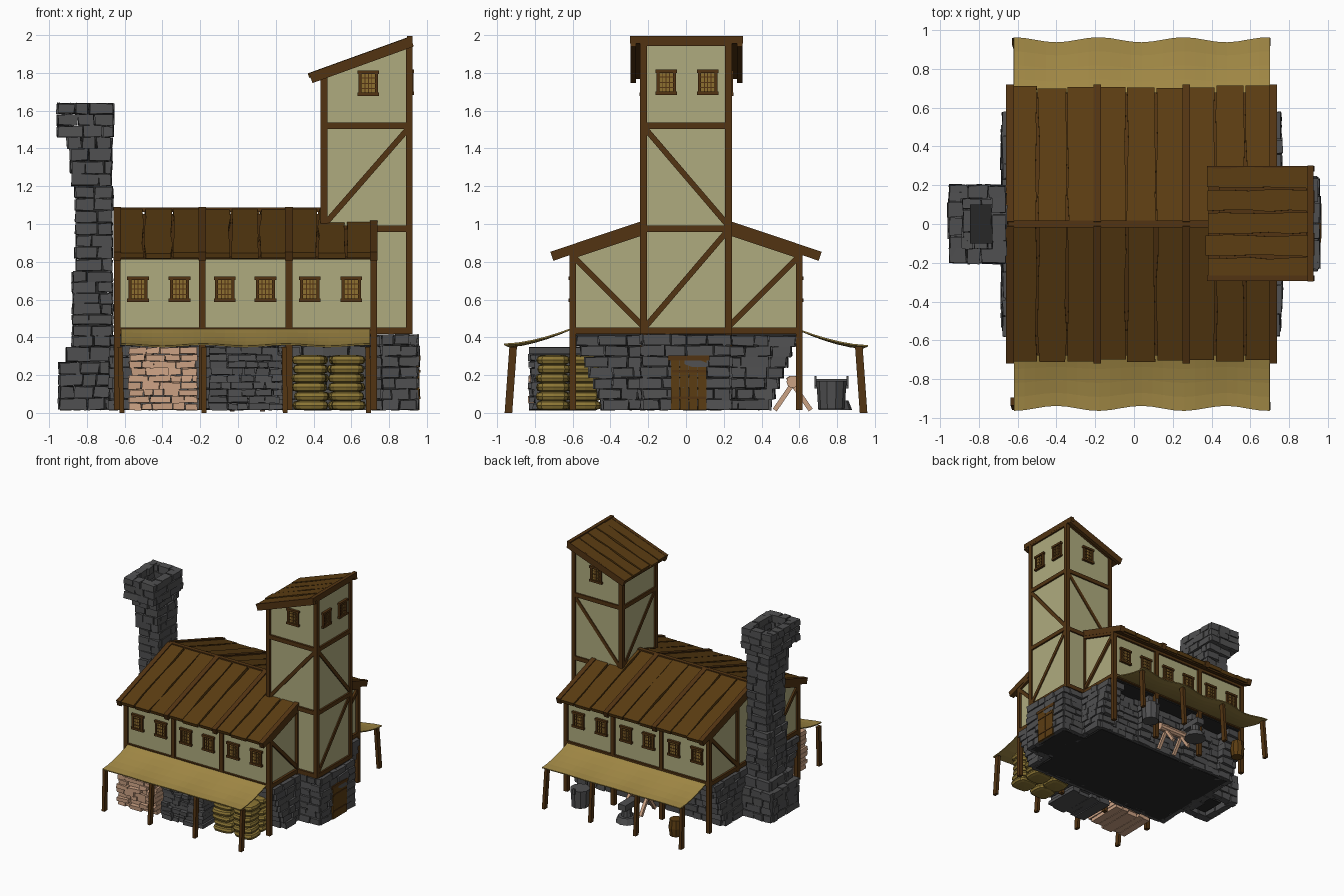
import bpy, bmesh, math, random
from mathutils import Matrix, Vector as V

if "Cube" in bpy.data.objects:
    bpy.data.objects.remove(bpy.data.objects["Cube"])
random.seed(4)
R = random.uniform
X, Y, Z = V((1, 0, 0)), V((0, 1, 0)), V((0, 0, 1))

def mat(name, *c):
    m = bpy.data.materials.new(name)
    m.diffuse_color = (*c, 1)
    m.use_nodes = True
    m.node_tree.nodes["Principled BSDF"].inputs["Base Color"].default_value = m.diffuse_color
    return m

PLASTER = mat("plaster", .43, .41, .21)
TIMBER = mat("timber", .085, .034, .006)
BOARD = mat("roof_board", .105, .046, .006)
STONE = mat("stone", .08, .08, .082)
DARK = mat("dark_underside", .02, .02, .02)
CANVAS = mat("canvas", .36, .25, .06)
SACK = mat("sackcloth", .26, .18, .035)
PALE = mat("pale_wood", .60, .36, .23)
GOLD = mat("window_glow", .27, .16, .03)

def done(name, bm, m):
    bmesh.ops.recalc_face_normals(bm, faces=bm.faces)
    me = bpy.data.meshes.new(name)
    bm.to_mesh(me)
    bm.free()
    me.materials.append(m)
    ob = bpy.data.objects.new(name, me)
    bpy.context.collection.objects.link(ob)
    return ob

def box(bm, c, size, axes=(X, Y, Z), jit=0):
    M = Matrix([a * s for a, s in zip(axes, size)]).transposed().to_4x4()
    M.translation = V(c)
    for v in bmesh.ops.create_cube(bm, size=1, matrix=M)["verts"]:
        v.co += V((R(-jit, jit), R(-jit, jit), R(-jit, jit)))

def beam(bm, p, q, n, w=.035, t=.035):
    """Timber from p to q on a wall with normal n."""
    p, q = V(p), V(q)
    d = (q - p).normalized()
    box(bm, (p + q) / 2, ((q - p).length, w, t), (d, V(n).cross(d), V(n)))

def prism(bm, pts, a, b):
    """Extrude a closed outline of 3D points from offset a to offset b."""
    f = bm.faces.new([bm.verts.new(V(p) + a) for p in pts])
    g = bmesh.ops.extrude_face_region(bm, geom=[f])["geom"]
    bmesh.ops.translate(bm, verts=[v for v in g if isinstance(v, bmesh.types.BMVert)], vec=b - a)

def bricks(bm, a, b, z0, z1, t=.05, row=.055, flare=0):
    """Courses of uneven blocks along the line a-b; flare widens the upper courses."""
    a, b = V((*a, 0)), V((*b, 0))
    d, L = (b - a).normalized(), (b - a).length
    n = max(1, round((z1 - z0) / row))
    h = (z1 - z0) / n
    for i in range(n):
        e = flare * i / max(1, n - 1)
        s = -e
        while s < L + e - .01:
            w = min(R(.07, .15), L + e - s)
            if L + e - s - w < .04:
                w = L + e - s
            box(bm, a + d * (s + w / 2) + Z * (z0 + h * (i + .5)),
                (w - .006, t + R(-.012, .012), h - .005), (d, Z.cross(d), Z), .005)
            s += w

def plank(bm, o, u, v, n, w, L, t=.03):
    """Roof board starting at o, running along v, with wobbly edges."""
    rings = []
    for k in range(6):
        l, r, e = R(0, .012), w - R(0, .012), (R(-.008, .008) if k in (0, 5) else 0)
        c = o + v * (L * k / 5 + e)
        rings.append([bm.verts.new(c + u * x + n * y) for x, y in ((l, 0), (r, 0), (r, t), (l, t))])
    for p, q in zip(rings, rings[1:]):
        for j in range(4):
            bm.faces.new((p[j], p[j - 1], q[j - 1], q[j]))
    bm.faces.new(rings[0])
    bm.faces.new(rings[-1])

POSTS = (-.64, -.19, .27, .718)

# plastered upper hall and tower
bm = bmesh.new()
prism(bm, [(0, y, z) for y, z in ((-.6, .42), (.6, .42), (.6, .84), (0, 1.04), (-.6, .84))], X * -.64, X * .715)
done("hall_walls", bm, PLASTER)
bm = bmesh.new()
prism(bm, [(x, 0, z) for x, z in ((.45, .42), (.91, .42), (.91, 1.96), (.45, 1.80))], Y * -.225, Y * .23)
done("tower_walls", bm, PLASTER)

# dark core and jetty underside
bm = bmesh.new()
box(bm, (.03, 0, .215), (1.34, .84, .40))
box(bm, (.80, 0, .215), (.25, .42, .40))
box(bm, (.04, 0, .415), (1.35, 1.2, .015))
done("dark_core", bm, DARK)

# stone ground floor with corbelled piers
bm = bmesh.new()
for s in (-1, 1):
    bricks(bm, (-.66, s * .42), (.73, s * .42), .015, .41)
    bricks(bm, (.74, s * .215), (.95, s * .215), .015, .415)
    for x in (-.59, -.19, .27, .66):
        for i in range(7):
            reach = .45 + .13 * i / 6
            box(bm, (x, s * (.38 + reach) / 2, .045 + i * .056), (R(.11, .15), reach - .38, .052), jit=.006)
bricks(bm, (-.655, -.44), (-.655, .44), .015, .41, flare=.14)
bricks(bm, (.735, -.44), (.735, .44), .015, .41, flare=.14)
bricks(bm, (.93, -.23), (.93, .235), .015, .415)
done("stone_ground_floor", bm, STONE)

# chimney: sections of (x left, x right, half depth, z0, z1)
bm = bmesh.new()
for x0, x1, hy, z0, z1 in ((-.945, -.66, .2, .015, .27), (-.91, -.66, .17, .27, .35), (-.875, -.665, .135, .35, .75),
                           (-.86, -.665, .125, .75, 1.2), (-.885, -.67, .135, 1.2, 1.4),
                           (-.905, -.67, .155, 1.4, 1.46), (-.955, -.66, .2, 1.46, 1.64)):
    t = .07
    a, b, c = x0 + t / 2, x1 - t / 2, hy - t / 2
    for s in (-1, 1):
        bricks(bm, (x0, s * c), (x1, s * c), z0, z1, t, .06)
    bricks(bm, (a, -c), (a, c), z0, z1, t, .06)
    bricks(bm, (b, -c), (b, c), z0, z1, t, .06)
done("chimney", bm, STONE)
bm = bmesh.new()
box(bm, (-.77, 0, .78), (.15, .2, 1.5))
done("chimney_flue", bm, DARK)

# timber framing
bm = bmesh.new()
for s in (-1, 1):
    n = (0, s, 0)
    for x in POSTS:
        beam(bm, (x, s * .6, .015), (x, s * .6, .86), n)
    beam(bm, (-.64, s * .6, .435), (.72, s * .6, .435), n)
    beam(bm, (-.64, s * .6, .83), (.72, s * .6, .83), n)
    for gx, nx in ((-.64, -1), (.718, 1)):
        g = (nx, 0, 0)
        beam(bm, (gx, s * .59, .82), (gx, s * .22, .45), g, .03, .03)
        beam(bm, (gx, s * .6, .435), (gx, 0, .435), g)
        beam(bm, (gx, s * .6, .835), (gx, 0, 1.035), g)
        beam(bm, (gx, s * .225, .28), (gx, s * .225, .97), g)
    # tower
    for x in (.455, .907):
        beam(bm, (x, s * .225, .42), (x, s * .225, 1.96 if x > .5 else 1.8), n)
    for z in (.435, .975, 1.52):
        beam(bm, (.45, s * .225, z), (.92, s * .225, z), n)
    beam(bm, (.46, s * .225, 1.0), (.905, s * .225, 1.51), n, .03, .025)
for x, nx, top in ((.907, 1, 1.96), (.455, -1, 1.79)):
    g = (nx, 0, 0)
    for z in (.435, .975, 1.52, top):
        beam(bm, (x, -.23, z), (x, .235, z), g)
    beam(bm, (x, -.22, 1.51), (x, .225, .99), g, .03, .025)
beam(bm, (.907, -.22, .45), (.907, .225, .97), X, .03, .025)
done("timber_frame", bm, TIMBER)

# hall roof: underlay, boards, rafters
under, boards, raft = bmesh.new(), bmesh.new(), bmesh.new()
for s in (-1, 1):
    v = V((0, s * .70, -.235)).normalized()
    n = V((0, s * .235, .70)).normalized()
    top = V((0, 0, 1.05))
    box(under, top + v * .36 + X * .04 - n * .002, (1.35, .71, .012), (X, v, n))
    x, i = -.65, 0
    w = 1.375 / 9
    for i in range(9):
        plank(boards, V((-.65 + i * w, 0, 1.05)) + n * R(0, .005), X, v, n, w, .735)
    for x in POSTS:
        beam(raft, V((x, 0, 1.055)) + n * .012, V((x, 0, 1.055)) + v * .745 + n * .012, n, .04, .05)
box(raft, (-.1, 0, 1.075), (1.1, .035, .025))

# tower roof
v = V((.54, 0, .195)).normalized()
n = V((-.195, 0, .54)).normalized()
o = V((.385, 0, 1.772))
box(under, o + v * .28, (.56, .56, .012), (v, Y, n))
for i in range(5):
    plank(boards, o + Y * (-.285 + i * .116) + n * R(0, .005), Y, v, n, .116, .565, .025)
for y in (-.28, .285):
    beam(raft, o + Y * y, o + Y * y + v * .57, n, .03, .055)
box(raft, (.91, .0025, 1.975), (.03, .6, .04))
done("roof_underlay", under, TIMBER)
done("roof_boards", boards, BOARD)
done("roof_rafters", raft, TIMBER)

# windows: glowing pane, frame and lattice
frames, panes = bmesh.new(), bmesh.new()

def window(c, n):
    c, n = V(c), V(n)
    ax = (Z.cross(n), Z, n)
    r = ax[0]
    box(panes, c + n * .004, (.09, .11, .008), ax)
    for s in (-1, 1):
        box(frames, c + Z * s * .058 + n * .008, (.115, .018, .026), ax)
        box(frames, c + r * s * .043 + n * .008, (.016, .11, .02), ax)
    for k in (-.018, 0, .018):
        box(frames, c + r * k + n * .008, (.005, .11, .008), ax)
    for k in (-.028, 0, .028):
        box(frames, c + Z * k + n * .008, (.085, .005, .008), ax)

for s in (-1, 1):
    for x in (-.53, -.31, -.07, .145, .38, .60):
        window((x, s * .6, .655), (0, s, 0))
    window((.69, -.225 if s < 0 else .23, 1.745), (0, s, 0))
for y in (-.105, .115):
    window((.91, y, 1.75), X)
done("window_frames", frames, TIMBER)
done("window_panes", panes, GOLD)

# door
bm = bmesh.new()
for i in range(4):
    box(bm, (.952, -.057 + i * .048, .15), (.02, .045, .27))
done("door", bm, BOARD)
bm = bmesh.new()
box(bm, (.95, .015, .29), (.03, .22, .025))
for z in (.08, .22):
    box(bm, (.963, .015, z), (.006, .18, .012))
done("door_lintel_and_straps", bm, TIMBER)

# awnings with scalloped edge, and their posts
poles = bmesh.new()
for s, side in ((-1, "front"), (1, "back")):
    bm = bmesh.new()
    bmesh.ops.create_grid(bm, x_segments=24, y_segments=5, size=.5)
    for p in bm.verts:
        x, t = p.co.x * 1.32 + .04, p.co.y + .5
        wave = math.cos((x + .62) / .4375 * 2 * math.pi)
        p.co = (x, s * (.60 + t * (.35 + .013 * wave)), .443 - .09 * (1 - (1 - t) ** 1.6) + .006 * t * wave)
    ob = done(side + "_awning", bm, CANVAS)
    ob.modifiers.new("thickness", "SOLIDIFY").thickness = .008
    for x in (-.615, -.18, .25, .69):
        beam(poles, (x, s * .94, 0), (x + R(-.01, .01), s * .915, .35), Y, .026, .04)
done("awning_posts", poles, TIMBER)

# front goods: timber pile, cut stone, sacks
for name, m, x0, x1 in (("lumber_pile", PALE, -.585, -.215), ("cut_stone_pile", STONE, -.16, .235)):
    bm = bmesh.new()
    for i in range(9):
        x = x0 + R(0, .02)
        while x < x1 - .02:
            w = min(R(.05, .12), x1 - x)
            box(bm, (x + w / 2, -.655 + R(-.02, .02), .033 + i * .037), (w - .004, .32, .034), jit=.004)
            x += w
    done(name, bm, m)
bm = bmesh.new()
for i in range(6):
    for x in (.385, .575):
        for y in (-.70, -.54):
            sv = bmesh.ops.create_uvsphere(bm, u_segments=12, v_segments=6, radius=1)["verts"]
            a = Matrix.Rotation(R(-.08, .08), 3, "Z")
            c = V((x + R(-.012, .012), y + R(-.01, .01), .04 + i * .048))
            for p in sv:
                q = V([math.copysign(abs(k) ** .55, k) for k in p.co])
                p.co = c + a @ V((q.x * .093, q.y * .088, q.z * .027))
done("sacks", bm, SACK)

# back goods: tub, anvil, cask, sawhorse
def drum(bm, x, y, z, r1, r2, h):
    bmesh.ops.create_cone(bm, cap_ends=True, segments=10, radius1=r1, radius2=r2, depth=h,
                          matrix=Matrix.Translation((x, y, z + h / 2)))

bm = bmesh.new()
drum(bm, .47, .77, .02, .07, .08, .15)
for s in (-1, 1):
    box(bm, (.47, .77 + s * .085, .17), (.02, .012, .05))
done("stone_tub", bm, STONE)
bm = bmesh.new()
drum(bm, .01, .79, .015, .09, .07, .05)
drum(bm, .01, .79, .06, .045, .04, .07)
box(bm, (.01, .77, .155), (.07, .18, .05))
done("anvil", bm, STONE)
bm = bmesh.new()
drum(bm, -.45, .78, .015, .05, .06, .07)
drum(bm, -.45, .78, .085, .06, .05, .07)
done("cask", bm, BOARD)
bm = bmesh.new()
for x in (-.03, .13):
    beam(bm, (x, .47, .015), (x, .59, .19), X, .025, .025)
    beam(bm, (x, .66, .015), (x, .54, .19), X, .025, .025)
bmesh.ops.create_cone(bm, cap_ends=True, segments=10, radius1=.033, radius2=.033, depth=.3,
                      matrix=Matrix.Translation((.05, .565, .165)) @ Matrix.Rotation(math.pi / 2, 4, "Y"))
done("sawhorse", bm, PALE)
